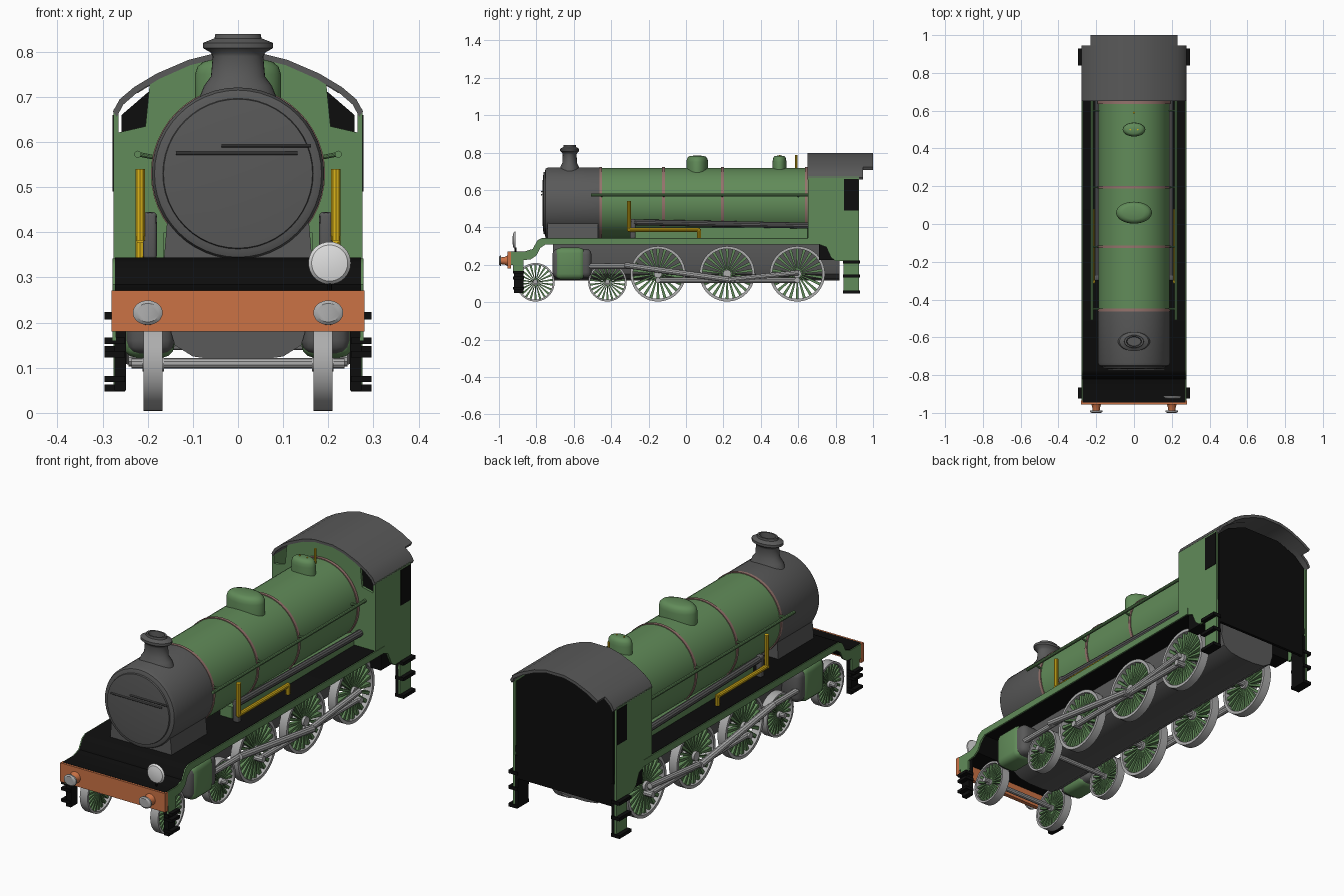
import bpy, bmesh
from math import pi, cos, sin
from mathutils import Matrix, Vector

if "Cube" in bpy.data.objects:
    bpy.data.objects.remove(bpy.data.objects["Cube"])


def material(name, r, g, b):
    m = bpy.data.materials.new(name)
    m.use_nodes = True
    m.diffuse_color = (r, g, b, 1)
    m.node_tree.nodes["Principled BSDF"].inputs["Base Color"].default_value = (r, g, b, 1)
    return m


GREEN = material("leaf green", 0.12, 0.26, 0.1)
GREY = material("dark grey", 0.1, 0.1, 0.1)
BLACK = material("black", 0.004, 0.004, 0.004)
ORANGE = material("orange", 0.6, 0.17, 0.06)
YELLOW = material("brass yellow", 0.7, 0.45, 0.01)
STEEL = material("light steel", 0.42, 0.42, 0.42)
WHITE = material("lamp white", 0.75, 0.75, 0.75)
BAND = material("dull pink", 0.3, 0.17, 0.15)


def finish(name, bm, mat):
    bmesh.ops.recalc_face_normals(bm, faces=bm.faces)
    me = bpy.data.meshes.new(name)
    bm.to_mesh(me)
    bm.free()
    me.materials.append(mat)
    me.shade_smooth()
    me.set_sharp_from_angle(angle=0.6)
    ob = bpy.data.objects.new(name, me)
    bpy.context.collection.objects.link(ob)
    return ob


def box(name, mat, x, y, z, bevel=0):
    """Box from (min, max) pairs."""
    bm = bmesh.new()
    lo, hi = Vector((x[0], y[0], z[0])), Vector((x[1], y[1], z[1]))
    mtx = Matrix.Translation((lo + hi) / 2) @ Matrix.Diagonal((*(hi - lo), 1))
    bmesh.ops.create_cube(bm, size=1, matrix=mtx)
    if bevel:
        bmesh.ops.bevel(bm, geom=bm.edges[:], offset=bevel, segments=3, affect="EDGES", profile=0.5)
    return finish(name, bm, mat)


def prism(name, mat, points, axis, start, end):
    """Extrude a 2D outline: axis 'x' takes (y, z), axis 'y' takes (x, z)."""
    bm = bmesh.new()
    place = (lambda a, b: (start, a, b)) if axis == "x" else (lambda a, b: (a, start, b))
    face = bm.faces.new([bm.verts.new(place(*p)) for p in points])
    out = bmesh.ops.extrude_face_region(bm, geom=[face])
    d = end - start
    bmesh.ops.translate(bm, vec=(d, 0, 0) if axis == "x" else (0, d, 0),
                        verts=[v for v in out["geom"] if isinstance(v, bmesh.types.BMVert)])
    return finish(name, bm, mat)


TURN = {"x": Matrix.Rotation(pi / 2, 4, "Y"), "y": Matrix.Rotation(-pi / 2, 4, "X"), "z": Matrix()}


def lathe(name, mat, profile, axis, at, scale=(1, 1, 1), n=32, ring=False):
    """Revolve (radius, height) points about an axis; ring closes the profile on itself."""
    bm = bmesh.new()
    rings = [[bm.verts.new((r * cos(2 * pi * i / n), r * sin(2 * pi * i / n), h)) for i in range(n)]
             for r, h in profile]
    pairs = list(zip(rings, rings[1:])) + ([(rings[-1], rings[0])] if ring else [])
    for a, b in pairs:
        for i in range(n):
            bm.faces.new((a[i], a[(i + 1) % n], b[(i + 1) % n], b[i]))
    if not ring:
        bm.faces.new(rings[0])
        bm.faces.new(rings[-1])
    bm.transform(Matrix.Translation(at) @ Matrix.Diagonal((*scale, 1)) @ TURN[axis])
    return finish(name, bm, mat)


def tube(name, mat, r, points, n=10):
    """Straight round bars joining the points."""
    bm = bmesh.new()
    for a, b in zip(points, points[1:]):
        a, b = Vector(a), Vector(b)
        rot = (b - a).to_track_quat("Z", "Y").to_matrix().to_4x4()
        bmesh.ops.create_cone(bm, cap_ends=True, segments=n, radius1=r, radius2=r,
                              depth=(b - a).length + r, matrix=Matrix.Translation((a + b) / 2) @ rot)
    return finish(name, bm, mat)


# Boiler, smokebox and bands
AXIS = 0.53
lathe("boiler", GREEN, [(0.189, -0.46), (0.189, 0.66)], "y", (0, 0, AXIS), n=48)
lathe("smokebox", GREY, [(0.172, -0.755), (0.185, -0.75), (0.191, -0.735), (0.191, -0.46)],
      "y", (0, 0, AXIS), n=48)
lathe("smokebox_door", GREY, [(0.1, -0.768), (0.165, -0.762), (0.168, -0.75)], "y", (0, 0, AXIS), n=48)
for y in (-0.455, -0.12, 0.195, 0.643):
    lathe("boiler_band", BAND, [(0.193, y - 0.007), (0.193, y + 0.007)], "y", (0, 0, AXIS), n=48)
tube("door_rail_upper", GREY, 0.004, [(-0.035, -0.772, 0.592), (0.16, -0.772, 0.592)])
tube("door_rail_lower", GREY, 0.004, [(-0.135, -0.772, 0.575), (0.13, -0.772, 0.575)])
prism("smokebox_saddle", GREY, [(-0.165, 0.33), (0.165, 0.33), (0.155, 0.45), (-0.155, 0.45)],
      "y", -0.74, -0.47)

# Chimney, domes and whistle
lathe("chimney", GREY, [(0.085, 0.7), (0.075, 0.725), (0.06, 0.745), (0.056, 0.79), (0.06, 0.798),
                        (0.077, 0.808), (0.077, 0.82), (0.052, 0.83), (0.05, 0.84), (0.04, 0.84),
                        (0.036, 0.8)], "z", (0, -0.622, 0), (1, 0.66, 1))
DOME = [(1, 0.0), (1, 0.65), (0.95, 0.82), (0.82, 0.94), (0.6, 1.0), (0.1, 1.01)]
lathe("steam_dome", GREEN, DOME, "z", (0, 0.06, 0.69), (0.095, 0.058, 0.093))
lathe("safety_dome", GREEN, DOME, "z", (0, 0.5, 0.69), (0.06, 0.037, 0.093))
tube("whistle", YELLOW, 0.006, [(0, 0.59, 0.71), (0, 0.59, 0.785)])
for x in (-0.02, 0.02):
    tube("safety_valve", YELLOW, 0.004, [(x, 0.5, 0.775), (x, 0.5, 0.785)])

# Running plate and buffer beam
prism("running_plate", BLACK, [(-0.945, 0.272), (-0.86, 0.272), (-0.82, 0.285), (-0.795, 0.33),
      (-0.77, 0.344), (0.92, 0.344), (0.92, 0.315), (-0.76, 0.315), (-0.785, 0.29), (-0.82, 0.25),
      (-0.945, 0.25)], "x", -0.273, 0.273)
box("buffer_beam", ORANGE, (-0.28, 0.28), (-0.955, -0.935), (0.18, 0.271))
lathe("lamp", WHITE, [(0.02, -0.012), (0.04, -0.008), (0.047, 0), (0.044, 0.004)],
      "y", (0.203, -0.915, 0.332))
tube("lamp_bracket", BLACK, 0.005, [(0.203, -0.912, 0.26), (0.203, -0.912, 0.29)])

# Main frame with rounded belly
prism("main_frame", GREY, [(-0.15, 0.315), (-0.155, 0.2), (-0.14, 0.15), (-0.1, 0.125), (-0.04, 0.117),
      (0.04, 0.117), (0.1, 0.125), (0.14, 0.15), (0.155, 0.2), (0.15, 0.315)], "y", -0.71, 0.82)


def wheel(side, y, r):
    """Spoked wheel standing on the ground."""
    at = (side * 0.188, y, r + 0.004)
    w = 0.021
    lathe("wheel_rim", STEEL, [(r, -w), (r, w), (r * 0.9, w), (r * 0.9, -w)], "x", at, n=40, ring=True)
    lathe("wheel_hub", STEEL, [(r * 0.15, -0.024), (r * 0.15, 0.024)], "x", at, n=16)
    bm = bmesh.new()
    count = 22
    for i in range(count):
        turn = Matrix.Rotation(2 * pi * i / count, 4, "X")
        out = bmesh.ops.create_cube(bm, size=1, matrix=Matrix.Translation((0, 0, r * 0.53))
                                    @ Matrix.Diagonal((0.022, r * 0.11, r * 0.8, 1)))
        for v in out["verts"]:  # narrow toward the hub
            if v.co.z < r * 0.5:
                v.co.y *= 0.35
        bmesh.ops.transform(bm, matrix=turn, verts=out["verts"])
    bmesh.ops.translate(bm, vec=at, verts=bm.verts)
    finish("wheel_spokes", bm, GREEN)


DRIVERS, BOGIE = (-0.15, 0.22, 0.595), (-0.805, -0.42)
for y in DRIVERS:
    tube("driving_axle", STEEL, 0.014, [(-0.19, y, 0.153), (0.19, y, 0.153)])
for y in BOGIE:
    tube("bogie_axle", STEEL, 0.012, [(-0.23, y, 0.11), (0.23, y, 0.11)])

for s in (-1, 1):
    for y in DRIVERS:
        wheel(s, y, 0.148)
        tube("crank_pin", STEEL, 0.015, [(s * 0.2, y, 0.118), (s * 0.235, y, 0.118)])
    for y in BOGIE:
        wheel(s, y, 0.103)

    # Cylinders and rods
    def span(a, b):
        return tuple(sorted((s * a, s * b)))
    box("cylinder_core", GREY, span(0.14, 0.248), (-0.715, -0.505), (0.13, 0.285), 0.03)
    box("cylinder_cover", GREEN, span(0.14, 0.255), (-0.7, -0.54), (0.122, 0.292), 0.03)
    tube("piston_rod", STEEL, 0.014, [(s * 0.228, -0.52, 0.192), (s * 0.228, -0.26, 0.192)])
    tube("connecting_rod", STEEL, 0.016, [(s * 0.238, -0.32, 0.198), (s * 0.238, 0.22, 0.122)])
    tube("coupling_rod", STEEL, 0.014, [(s * 0.222, -0.15, 0.118), (s * 0.222, 0.595, 0.118)])
    tube("rear_rod", STEEL, 0.014, [(s * 0.228, 0.22, 0.12), (s * 0.228, 0.595, 0.158)])

    # Buffers
    lathe("buffer_stock", ORANGE, [(0.03, -0.95), (0.022, -0.965), (0.018, -0.99)], "y", (s * 0.2, 0, 0.222))
    lathe("buffer_head", STEEL, [(0.025, -1.0), (0.033, -0.995), (0.033, -0.988)], "y",
          (s * 0.2, 0, 0.222), (1, 1, 0.82))

    # Side edging of the running plate, with front step hanger
    prism("plate_edging", GREEN, [(-0.95, 0.27), (-0.86, 0.27), (-0.82, 0.284), (-0.795, 0.329),
          (-0.77, 0.342), (0.72, 0.342), (0.72, 0.31), (-0.75, 0.31), (-0.78, 0.29), (-0.8, 0.25),
          (-0.83, 0.23), (-0.87, 0.225), (-0.87, 0.16), (-0.925, 0.16), (-0.925, 0.2), (-0.95, 0.2)],
          "x", s * 0.27, s * 0.278)
    box("front_step_post", BLACK, span(0.248, 0.274), (-0.92, -0.87), (0.05, 0.26))
    for z in (0.16, 0.13, 0.075):
        box("front_step_tread", BLACK, span(0.25, 0.296), (-0.925, -0.865), (z - 0.007, z + 0.007))

    # Boiler side pipes and handrails
    tube("handrail", GREEN, 0.008, [(s * 0.222, -0.505, 0.573), (s * 0.222, 0.65, 0.573)])
    for y in (-0.45, -0.12, 0.195, 0.6):
        tube("handrail_knob", GREEN, 0.005, [(s * 0.18, y, 0.565), (s * 0.22, y, 0.573)])
    tube("ejector_pipe", GREY, 0.016, [(s * 0.195, -0.29, 0.428), (s * 0.195, 0.65, 0.41)])
    box("pipe_support", GREY, span(0.18, 0.21), (-0.3, -0.27), (0.34, 0.445), 0.008)
    tube("brass_pipe", YELLOW, 0.011, [(s * 0.217, -0.305, 0.535), (s * 0.217, -0.305, 0.387),
                                       (s * 0.217, 0.07, 0.387), (s * 0.217, 0.07, 0.35)])
    box("firebox_skirt", GREEN, span(0.1, 0.165), (-0.28, 0.65), (0.335, 0.4))

    # Cab side, side window and rear steps
    prism("cab_side", GREEN, [(0.652, 0.34), (0.652, 0.672), (0.925, 0.672), (0.925, 0.05), (0.842, 0.05),
          (0.842, 0.22), (0.8, 0.22), (0.775, 0.24), (0.75, 0.295), (0.71, 0.31), (0.71, 0.34)],
          "x", s * 0.265, s * 0.276)
    box("cab_side_window", BLACK, span(0.272, 0.278), (0.845, 0.922), (0.49, 0.66))
    box("rear_step_post", BLACK, span(0.25, 0.266), (0.842, 0.925), (0.05, 0.3))
    for z in (0.14, 0.215, 0.055):
        box("rear_step_tread", BLACK, span(0.25, 0.296), (0.84, 0.93), (z - 0.008, z + 0.008))
    box("rear_frame_bracket", BLACK, span(0.15, 0.265), (0.71, 0.8), (0.225, 0.315))

    # Cab front half, notched for the window
    prism("cab_front", GREEN, [(0, 0.34), (s * 0.27, 0.34), (s * 0.27, 0.62), (s * 0.205, 0.635),
          (s * 0.195, 0.735), (s * 0.11, 0.775), (0, 0.79)], "y", 0.652, 0.665)

# Cab back wall
prism("cab_back", BLACK, [(-0.258, 0.19), (0.258, 0.19), (0.258, 0.66), (0.2, 0.71), (0.1, 0.75), (-0.1, 0.75),
                          (-0.2, 0.71), (-0.258, 0.66)], "y", 0.91, 0.924)

# Arched roof with a narrower rear overhang
HALF = [(0.277, 0.668), (0.262, 0.695), (0.23, 0.722), (0.18, 0.752), (0.11, 0.782), (0.05, 0.797)]


def roof(name, half, start, end, thick):
    outer = half + [(-x, z) for x, z in reversed(half)]
    inner = [(x * 0.97, z - thick) for x, z in reversed(outer)]
    prism(name, GREY, outer + inner, "y", start, end)


roof("cab_roof", HALF, 0.65, 0.945, 0.012)
roof("roof_overhang", HALF[2:], 0.94, 1.0, 0.014)
